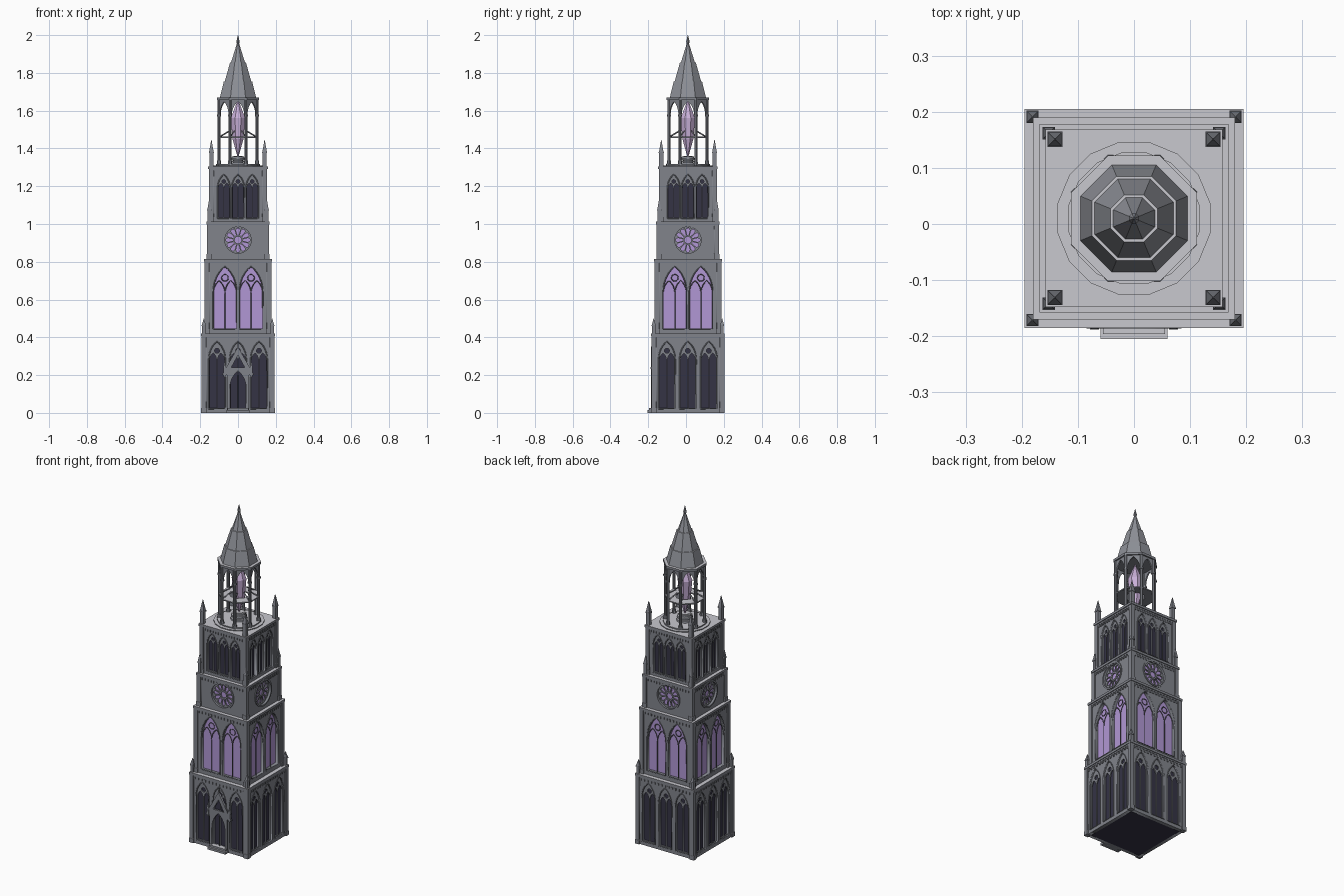
import bpy, bmesh
from math import sin, cos, tan, pi, radians
from mathutils import Matrix, Vector

if "Cube" in bpy.data.objects:
    bpy.data.objects.remove(bpy.data.objects["Cube"])

CENTRE = Matrix.Translation((0, 0.01, 0))
EIGHTH = pi / 8


def material(name, *rgb):
    m = bpy.data.materials.new(name)
    m.use_nodes = True
    m.diffuse_color = (*rgb, 1)
    m.node_tree.nodes["Principled BSDF"].inputs["Base Color"].default_value = (*rgb, 1)
    return m


STONE = material("grey stone", 0.22, 0.23, 0.26)
LIGHT = material("pale stone", 0.58, 0.58, 0.62)
SLATE = material("slate", 0.27, 0.28, 0.31)
DARK = material("dark glass", 0.035, 0.033, 0.06)
LILAC = material("lilac glass", 0.44, 0.31, 0.66)
CRYSTAL = material("crystal", 0.58, 0.43, 0.68)


def place(name, mesh, matrix):
    ob = bpy.data.objects.new(name, mesh)
    ob.matrix_world = CENTRE @ matrix
    bpy.context.collection.objects.link(ob)
    return ob


def finish(name, bm, mat, top=None):
    """Turn a bmesh into an object; upward faces may take a second colour."""
    bmesh.ops.recalc_face_normals(bm, faces=bm.faces[:])
    bm.normal_update()
    mesh = bpy.data.meshes.new(name)
    mesh.materials.append(mat)
    if top:
        mesh.materials.append(top)
        for f in bm.faces:
            f.material_index = int(f.normal.z > 0.9)
    bm.to_mesh(mesh)
    bm.free()
    return place(name, mesh, Matrix())


def box(bm, x, y, z0, z1, hx, hy=None):
    hy = hy or hx
    m = Matrix.Translation((x, y, (z0 + z1) / 2)) @ Matrix.Diagonal((2 * hx, 2 * hy, z1 - z0, 1))
    bmesh.ops.create_cube(bm, size=1, matrix=m)


def frustum(bm, z0, z1, r0, r1, n=8, x=0, y=0):
    """Prism, cone or pyramid with a flat side to the front; radii to the flats."""
    k = 1 / cos(pi / n)
    m = Matrix.Translation((x, y, (z0 + z1) / 2)) @ Matrix.Rotation(pi / n, 4, "Z")
    bmesh.ops.create_cone(bm, cap_ends=True, segments=n, radius1=r0 * k, radius2=r1 * k,
                          depth=z1 - z0, matrix=m)


def pinnacle(bm, x, y, z0, z1, h):
    mid = z0 + (z1 - z0) * 0.5
    box(bm, x, y, z0, mid, h * 0.8)
    box(bm, x, y, mid, mid + 0.006, h)
    frustum(bm, mid + 0.006, z1, h * 0.9, 0.001, 4, x, y)


def corners(d):
    return [(sx * d, sy * d) for sx in (-1, 1) for sy in (-1, 1)]


# Outlines, drawn flat as (across, up)
def arch(cx, w, z0, z1, n=6):
    """Pointed arch from sill z0 to tip z1."""
    rise = min(w * 1.1, z1 - z0)
    arc = [(w * (cos(i / n * pi / 3) - 0.5), z1 - rise + rise * sin(i / n * pi / 3) / sin(pi / 3))
           for i in range(n + 1)]
    side = arc + [(-x, z) for x, z in reversed(arc[:-1])]
    return [(cx - w / 2, z0), (cx + w / 2, z0)] + [(cx + x, z) for x, z in side]


def circle(cx, cz, r, n=32):
    return [(cx + r * cos(2 * pi * i / n), cz + r * sin(2 * pi * i / n)) for i in range(n)]


def rect(hx, z0, z1):
    return [(-hx, z0), (hx, z0), (hx, z1), (-hx, z1)]


def plate(name, loops, out, thick, mat, turns, fill=True):
    """Flat plate with holes (or thin bars), repeated around the tower."""
    cu = bpy.data.curves.new(name, "CURVE")
    cu.dimensions = "2D" if fill else "3D"
    if fill:
        cu.fill_mode = "BOTH"
        cu.extrude = thick / 2
    else:
        cu.bevel_depth = thick / 2
        cu.bevel_resolution = 0
    for loop in loops:
        s = cu.splines.new("POLY")
        s.points.add(len(loop) - 1)
        for p, (x, z) in zip(s.points, loop):
            p.co = (x, z, 0, 1)
        s.use_cyclic_u = fill
    tmp = bpy.data.objects.new(name, cu)
    bpy.context.collection.objects.link(tmp)
    dg = bpy.context.evaluated_depsgraph_get()
    mesh = bpy.data.meshes.new_from_object(tmp.evaluated_get(dg))
    bpy.data.objects.remove(tmp)
    mesh.materials.clear()
    mesh.materials.append(mat)
    stand = Matrix.Translation((0, -out + thick / 2, 0)) @ Matrix.Rotation(pi / 2, 4, "X")
    for a in turns:
        place(name, mesh, Matrix.Rotation(a, 4, "Z") @ stand)


SIDES = [i * pi / 2 for i in range(4)]


# Square storeys: core, corner piers, cornice with small blocks, pierced walls
def storey(name, h, z0, z1, ledge, glass, holes):
    bm = bmesh.new()
    box(bm, 0, 0, z0, z1 - 0.012, h - 0.02)
    finish(name + "_glass", bm, glass)
    bm = bmesh.new()
    for x, y in corners(h - 0.006):
        box(bm, x, y, z0, z1 - 0.012, 0.012)
        box(bm, x, y, z0, z0 + 0.025, 0.014)
    box(bm, 0, 0, z1 - 0.014, z1, ledge)
    box(bm, 0, 0, z1 - 0.022, z1 - 0.014, (h + ledge) / 2)
    for i in range(15):
        t = (i / 7 - 1) * (h - 0.025)
        for s in (-1, 1):
            box(bm, t, s * h, z1 - 0.036, z1 - 0.022, 0.004, 0.005)
            box(bm, s * h, t, z1 - 0.036, z1 - 0.022, 0.005, 0.004)
    finish(name + "_stonework", bm, STONE, LIGHT)
    plate(name + "_wall", [rect(h, z0, z1 - 0.012)] + holes, h, 0.02, STONE, SIDES)


def lancet_storey(name, h, z0, z1, ledge, glass, centres, w, sill, tip):
    bays = [arch(c, w, sill, tip) for c in centres]
    storey(name, h, z0, z1, ledge, glass, bays)
    plate(name + "_arch_mouldings", [b + b[:1] for b in bays], h + 0.003, 0.006, STONE, SIDES, False)


def paired_lights(name, h, centres, w, sill, tip):
    loops = []
    for c in centres:
        loops += [arch(c, w, sill, tip), circle(c, tip - w * 0.56, w * 0.15, 12)]
        loops += [arch(c + s * w * 0.235, w * 0.41, sill + 0.004, tip - w * 0.7) for s in (-1, 1)]
    plate(name, loops, h - 0.008, 0.006, STONE, SIDES)


lancet_storey("base_storey", 0.187, 0, 0.42, 0.195, DARK, (-0.111, 0, 0.111), 0.088, 0.022, 0.378)
paired_lights("base_tracery", 0.187, (-0.111, 0, 0.111), 0.088, 0.022, 0.378)
lancet_storey("window_storey", 0.171, 0.42, 0.815, 0.18, LILAC, (-0.069, 0.069), 0.124, 0.445, 0.775)
storey("rose_storey", 0.159, 0.815, 1.012, 0.168, LILAC, [circle(0, 0.915, 0.072)])
lancet_storey("bell_storey", 0.148, 1.012, 1.305, 0.158, DARK, (-0.075, 0, 0.075), 0.066, 1.03, 1.262)
paired_lights("bell_tracery", 0.148, (-0.075, 0, 0.075), 0.066, 1.03, 1.262)

# Thin branching bars in the tall lilac windows
bars = []
for c in (-0.069, 0.069):
    bars.append([(c, 0.445), (c, 0.65)])
    for s in (-1, 1):
        bars.append(arch(c + s * 0.031, 0.062, 0.62, 0.70)[1:])
    bars.append([(p[0], p[1]) for p in circle(c, 0.715, 0.018, 12)] + [(c + 0.018, 0.715)])
plate("window_bars", bars, 0.163, 0.005, STONE, SIDES, False)


# Rose windows: ring of petals and a raised rim
def petal(k, n=12):
    mid, wide = 2 * pi * k / n, pi / n * 0.78
    pts = [(0.026, -0.6), (0.052, -1), (0.062, -0.6), (0.065, 0), (0.062, 0.6), (0.052, 1), (0.026, 0.6)]
    return [(r * cos(mid + t * wide), 0.915 + r * sin(mid + t * wide)) for r, t in pts]


plate("rose_tracery", [circle(0, 0.915, 0.073), circle(0, 0.915, 0.018, 16)]
      + [petal(k) for k in range(12)], 0.149, 0.006, STONE, SIDES)
plate("rose_rim", [circle(0, 0.915, 0.079), circle(0, 0.915, 0.07)], 0.164, 0.008, STONE, SIDES)

# Pinnacles on the corners of each cornice
bm = bmesh.new()
for d, z0, z1, h in ((0.181, 0.42, 0.5, 0.011), (0.152, 1.012, 1.13, 0.011), (0.141, 1.305, 1.445, 0.0135)):
    for x, y in corners(d):
        pinnacle(bm, x, y, z0, z1, h)
finish("corner_pinnacles", bm, STONE)

# Entrance with gable, side pinnacles and steps
gable = [(-0.058, 0), (0.058, 0), (0.058, 0.2), (0.085, 0.2), (0, 0.35), (-0.085, 0.2), (-0.058, 0.2)]
plate("entrance_gable", [gable, arch(0, 0.088, 0.02, 0.222), [(-0.036, 0.24), (0.036, 0.24), (0, 0.305)]],
      0.196, 0.012, STONE, [0])
plate("door_bars", [[(0, 0.02), (0, 0.2)]], 0.19, 0.006, STONE, [0], False)
bm = bmesh.new()
for s in (-1, 1):
    pinnacle(bm, s * 0.07, -0.19, 0.19, 0.275, 0.008)
frustum(bm, 0.345, 0.375, 0.005, 0.001, 4, 0, -0.19)
finish("entrance_pinnacles", bm, STONE)
bm = bmesh.new()
box(bm, 0, -0.198, 0, 0.014, 0.06, 0.017)
box(bm, 0, -0.193, 0.014, 0.026, 0.055, 0.013)
finish("entrance_steps", bm, STONE, LIGHT)

# Open lantern: floor, columns, arches and crown ring
bm = bmesh.new()
frustum(bm, 1.304, 1.31, 0.136, 0.136, 16)
frustum(bm, 1.31, 1.317, 0.117, 0.117, 16)
finish("lantern_floor", bm, STONE, LIGHT)
bm = bmesh.new()
for i in range(8):
    a = EIGHTH + i * pi / 4
    x, y = 0.109 * cos(a), 0.109 * sin(a)
    frustum(bm, 1.31, 1.66, 0.008, 0.008, 8, x, y)
    frustum(bm, 1.31, 1.335, 0.012, 0.01, 8, x, y)
    frustum(bm, 1.57, 1.58, 0.011, 0.011, 8, x, y)
finish("lantern_columns", bm, STONE)
half = 0.1 * tan(EIGHTH)
head = [(half, 1.575)] + arch(0, 0.066, 1.575, 1.648)[1:] + [(-half, 1.575), (-half, 1.66), (half, 1.66)]
plate("lantern_arches", [head], 0.104, 0.008, STONE, [i * pi / 4 for i in range(8)])
bm = bmesh.new()
frustum(bm, 1.656, 1.67, 0.112, 0.112)
finish("crown_ring", bm, STONE, LIGHT)

# Gallery ring and struts holding the crystal
ring = [[(r / cos(EIGHTH) * cos(EIGHTH + i * pi / 4), r / cos(EIGHTH) * sin(EIGHTH + i * pi / 4))
         for i in range(8)] for r in (0.104, 0.05)]
bm = bmesh.new()
for z in (1.455, 1.462):
    outer, inner = [[bm.verts.new((x, y, z)) for x, y in loop] for loop in ring]
    for i in range(8):
        j = (i + 1) % 8
        bm.faces.new((outer[i], outer[j], inner[j], inner[i]))
    if z < 1.46:
        low = (outer, inner)
for a, b in zip(low, (outer, inner)):
    for i in range(8):
        j = (i + 1) % 8
        bm.faces.new((a[i], a[j], b[j], b[i]))
finish("gallery_ring", bm, STONE, LIGHT)
bm = bmesh.new()
for i in range(8):
    a = EIGHTH + i * pi / 4
    tip, foot = Vector((0.05 * cos(a), 0.05 * sin(a), 1.492)), Vector((0.108 * cos(a), 0.108 * sin(a), 1.46))
    m = Matrix.Translation((tip + foot) / 2) @ (tip - foot).to_track_quat("Z", "Y").to_matrix().to_4x4()
    bmesh.ops.create_cone(bm, cap_ends=True, segments=4, radius1=0.004, radius2=0.004,
                          depth=(tip - foot).length, matrix=m)
finish("gallery_struts", bm, STONE)

# Crystal on a stepped pedestal
bm = bmesh.new()
for z, r in ((1.317, 0.046), (1.328, 0.036), (1.338, 0.044), (1.348, 0.034)):
    frustum(bm, z, z + 0.009, r, r * 0.95, 16)
frustum(bm, 1.31, 1.36, 0.028, 0.024, 16)
finish("pedestal", bm, STONE, LIGHT)
bm = bmesh.new()
for z0, z1, r0, r1 in ((1.36, 1.45, 0.004, 0.029), (1.45, 1.56, 0.029, 0.038), (1.56, 1.656, 0.038, 0.002)):
    frustum(bm, z0, z1, r0, r1)
finish("crystal", bm, CRYSTAL)

# Stepped spire and finial
bm = bmesh.new()
for z0, z1, r0, r1 in ((1.668, 1.755, 0.096, 0.075), (1.755, 1.855, 0.07, 0.042), (1.855, 1.955, 0.037, 0.006)):
    frustum(bm, z0, z1, r0, r1)
finish("spire", bm, SLATE, LIGHT)
bm = bmesh.new()
frustum(bm, 1.945, 1.965, 0.004, 0.009)
frustum(bm, 1.965, 2.0, 0.009, 0.001)
finish("finial", bm, SLATE)
